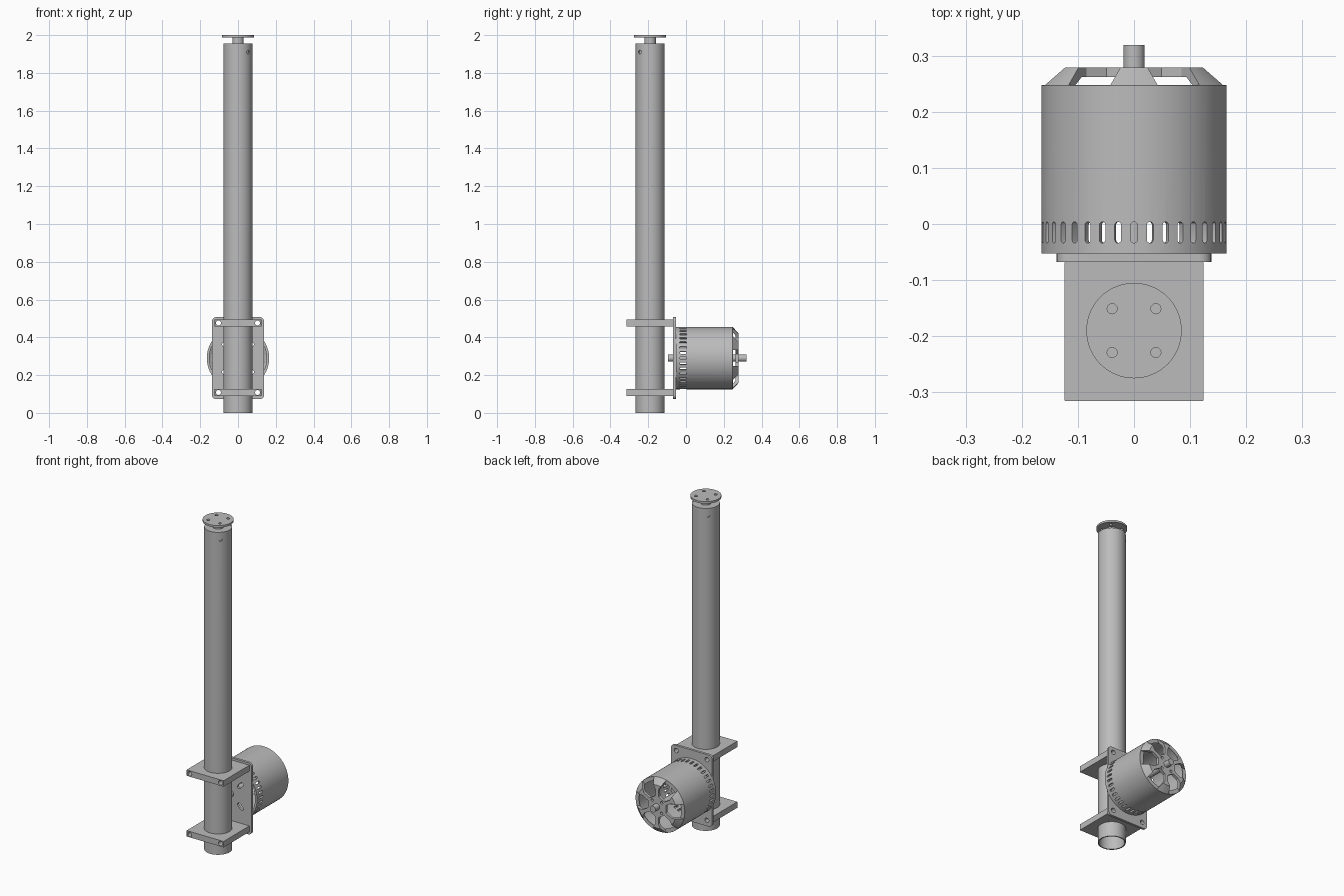
import bpy, bmesh
from math import pi, sin, cos, radians
from mathutils import Matrix, Vector

old = bpy.data.objects.get("Cube")
if old:
    bpy.data.objects.remove(old, do_unlink=True)

grey = bpy.data.materials.new("machined grey")
grey.use_nodes = True
colour = (0.5, 0.5, 0.5, 1)
grey.diffuse_color = colour
grey.node_tree.nodes["Principled BSDF"].inputs["Base Color"].default_value = colour

TUBE_Y, MOTOR_Z = -0.19, 0.29
ALONG_Y = Matrix.Rotation(-pi / 2, 4, "X")     # turns local z to +y
MOTOR = Matrix.Translation((0, 0, MOTOR_Z)) @ ALONG_Y
TUBE = Matrix.Translation((0, TUBE_Y, 0))


def circle(r, n=24, x=0, y=0):
    return [(x + r * cos(2 * pi * i / n), y + r * sin(2 * pi * i / n)) for i in range(n)]


def stadium(length, r, n=6):
    """Round-ended slot outline, long in local x."""
    h = length / 2 - r
    right = [(h + r * cos(a), r * sin(a)) for a in (pi * i / n - pi / 2 for i in range(n + 1))]
    return right + [(-x, -y) for x, y in right]


def rounded_rect(w, h, r, n=5):
    pts = []
    for k, (sx, sy) in enumerate(((1, 1), (-1, 1), (-1, -1), (1, -1))):
        for i in range(n + 1):
            a = pi / 2 * (k + i / n)
            pts.append((sx * (w / 2 - r) + r * cos(a), sy * (h / 2 - r) + r * sin(a)))
    return pts


def prism(bm, outline, z0, z1, matrix):
    """Extrude an outline along local z between two heights."""
    base = [bm.verts.new(matrix @ Vector((x, y, z0))) for x, y in outline]
    top = [bm.verts.new(matrix @ Vector((x, y, z1))) for x, y in outline]
    bm.faces.new(base[::-1])
    bm.faces.new(top)
    n = len(base)
    for i in range(n):
        j = (i + 1) % n
        bm.faces.new((base[i], base[j], top[j], top[i]))


def lathe(bm, profile, steps, matrix):
    """Revolve a closed (radius, height) profile about local z."""
    verts = [bm.verts.new((r, 0, z)) for r, z in profile]
    edges = [bm.edges.new((verts[i], verts[(i + 1) % len(verts)])) for i in range(len(verts))]
    bmesh.ops.spin(bm, geom=verts + edges, cent=(0, 0, 0), axis=(0, 0, 1),
                   angle=2 * pi, steps=steps, use_merge=True)
    bmesh.ops.remove_doubles(bm, verts=bm.verts, dist=1e-5)
    bm.transform(matrix)


def finish(name, bm, cutter=None):
    """Make the object, cut its holes and shade it."""
    def to_object(label, b):
        bmesh.ops.recalc_face_normals(b, faces=b.faces)
        mesh = bpy.data.meshes.new(label)
        b.to_mesh(mesh)
        b.free()
        mesh.materials.append(grey)
        ob = bpy.data.objects.new(label, mesh)
        bpy.context.collection.objects.link(ob)
        return ob

    ob = to_object(name, bm)
    if cutter:
        tool = to_object(name + "_cutter", cutter)
        tool.hide_render = True
        mod = ob.modifiers.new("holes", "BOOLEAN")
        mod.object, mod.operation, mod.solver = tool, "DIFFERENCE", "EXACT"
        graph = bpy.context.evaluated_depsgraph_get()
        ob.data = bpy.data.meshes.new_from_object(ob.evaluated_get(graph))
        ob.modifiers.clear()
        bpy.data.objects.remove(tool, do_unlink=True)
    bpy.ops.object.select_all(action="DESELECT")
    ob.select_set(True)
    bpy.context.view_layer.objects.active = ob
    bpy.ops.object.shade_smooth_by_angle(angle=radians(25))
    return ob


# Long hollow tube with a pin hole drilled diagonally near the top
bm, cut = bmesh.new(), bmesh.new()
lathe(bm, [(0.077, 0), (0.077, 1.955), (0.07, 1.955), (0.07, 0)], 64, TUBE)
diagonal = (Matrix.Translation((0, TUBE_Y, 1.91)) @ Matrix.Rotation(radians(-45), 4, "Z")
            @ Matrix.Rotation(pi / 2, 4, "Y"))
prism(cut, circle(0.01, 16), -0.12, 0.12, diagonal)
finish("main_tube", bm, cut)

# Plug closing the tube's upper end
bm = bmesh.new()
prism(bm, circle(0.0705, 48), 1.87, 1.953, TUBE)
finish("tube_plug", bm)

# Output neck and flange disc with four screw holes
bm = bmesh.new()
prism(bm, circle(0.03, 32), 1.94, 1.99, TUBE)
finish("output_neck", bm)
bm, cut = bmesh.new(), bmesh.new()
prism(bm, circle(0.085, 64), 1.988, 2.0, TUBE)
for x in (-0.039, 0.039):
    for y in (-0.039, 0.039):
        prism(cut, circle(0.009, 16, x, y), 1.97, 2.02, TUBE)
finish("output_flange", bm, cut)

# Bolt holes shared by the clamps and the mounting plate
CLAMPS = {"lower_clamp": 0.108, "upper_clamp": 0.476}


def bolt_holes(cutter, z):
    for x in (-0.103, 0.103):
        prism(cutter, circle(0.0135, 20), -0.4, 0.0,
              Matrix.Translation((x, 0, z)) @ ALONG_Y)


# Two clamp blocks around the tube
for name, z in CLAMPS.items():
    bm, cut = bmesh.new(), bmesh.new()
    prism(bm, rounded_rect(0.248, 0.247, 0.001, 1), z - 0.018, z + 0.018,
          Matrix.Translation((0, -0.1915, 0)))
    bolt_holes(cut, z)
    prism(cut, circle(0.0765, 64), z - 0.1, z + 0.1, TUBE)
    finish(name, bm, cut)

# Mounting plate with corner bolt holes and diagonal motor slots
bm, cut = bmesh.new(), bmesh.new()
prism(bm, rounded_rect(0.276, 0.434, 0.022), -0.068, -0.053, MOTOR)
for z in CLAMPS.values():
    bolt_holes(cut, z)
for k in range(4):
    turn = Matrix.Rotation(radians(45 + 90 * k), 4, "Z")
    prism(cut, stadium(0.05, 0.011), -0.1, 0,
          MOTOR @ turn @ Matrix.Translation((0.09, 0, 0)))
finish("mounting_plate", bm, cut)

# Motor shell: hollow can, vent slots round the rim, six openings in the end
bm, cut = bmesh.new(), bmesh.new()
lathe(bm, [(0.165, -0.053), (0.165, 0.247), (0.13, 0.279), (0, 0.279),
           (0, 0.262), (0.12, 0.262), (0.152, 0.24), (0.152, -0.053)], 72, MOTOR)
for k in range(36):
    spoke = Matrix.Rotation(radians(10 * k), 4, "Z")
    side = Matrix.Translation((0, 0, -0.015)) @ spoke @ Matrix.Rotation(pi / 2, 4, "Y")
    prism(cut, stadium(0.038, 0.0058), 0.14, 0.18, MOTOR @ side)
window = [(0.06, -0.022), (0.095, -0.043), (0.2, -0.043),
          (0.2, 0.043), (0.095, 0.043), (0.06, 0.022)]
for k in range(6):
    prism(cut, window, 0.2475, 0.32, MOTOR @ Matrix.Rotation(radians(60 * k), 4, "Z"))
for k in range(4):
    a = radians(45 + 90 * k)
    prism(cut, circle(0.008, 14, 0.045 * cos(a), 0.045 * sin(a)), 0.25, 0.32, MOTOR)
finish("motor_shell", bm, cut)

# Motor shaft running through the shell and plate
bm = bmesh.new()
prism(bm, circle(0.019, 32), -0.095, 0.319, MOTOR)
finish("motor_shaft", bm)
